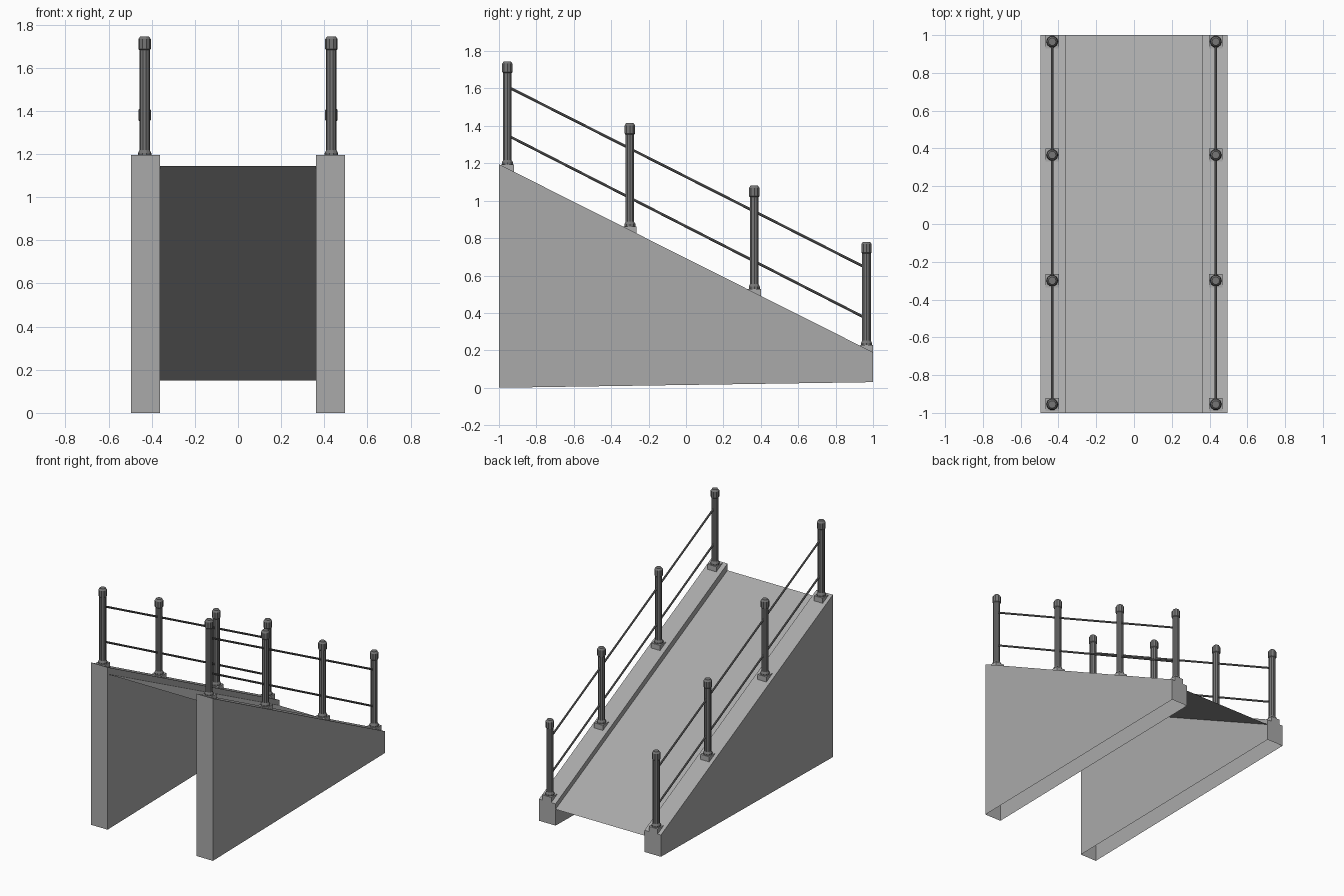
import bpy, bmesh, math
from mathutils import Vector

cube = bpy.data.objects.get("Cube")
if cube:
    bpy.data.objects.remove(cube)


def material(name, value):
    m = bpy.data.materials.new(name)
    m.use_nodes = True
    colour = (value, value, value, 1)
    m.diffuse_color = colour
    m.node_tree.nodes["Principled BSDF"].inputs["Base Color"].default_value = colour
    return m


concrete = material("grey concrete", 0.40)
metal = material("dark grey metal", 0.18)


def finish(name, bm, mat):
    bmesh.ops.recalc_face_normals(bm, faces=bm.faces)
    me = bpy.data.meshes.new(name)
    bm.to_mesh(me)
    bm.free()
    me.materials.append(mat)
    ob = bpy.data.objects.new(name, me)
    bpy.context.collection.objects.link(ob)
    return ob


def wall_top(y):
    return 1.195 - 0.5025 * (y + 1)


# Side wall: extruded profile, left open underneath
def wall(name, side):
    bm = bmesh.new()
    profile = [(-1, 0), (-1, wall_top(-1)), (1, wall_top(1)), (1, 0.03)]
    inner = [bm.verts.new((side * 0.362, y, z)) for y, z in profile]
    outer = [bm.verts.new((side * 0.496, y, z)) for y, z in profile]
    bm.faces.new(inner)
    bm.faces.new(outer)
    for i in range(3):
        bm.faces.new((inner[i], inner[i + 1], outer[i + 1], outer[i]))
    finish(name, bm, concrete)


# Post: lathed octagonal profile with foot and chamfered cap
POST = [(0.031, 0), (0.031, 0.012), (0.024, 0.025), (0.024, 0.49), (0.029, 0.495),
        (0.029, 0.54), (0.02, 0.553)]


def post(name, x, y, z):
    bm = bmesh.new()
    sides = 10
    rings = [[bm.verts.new((x + r * math.cos(math.tau * i / sides),
                            y + r * math.sin(math.tau * i / sides), z + h))
              for i in range(sides)] for r, h in POST]
    for a, b in zip(rings, rings[1:]):
        for i in range(sides):
            j = (i + 1) % sides
            bm.faces.new((a[i], a[j], b[j], b[i]))
    bm.faces.new(rings[0])
    bm.faces.new(rings[-1])
    finish(name, bm, metal)


def base(name, x, y, top):
    bm = bmesh.new()
    bmesh.ops.create_cube(bm, size=1)
    for v in bm.verts:
        v.co = (x + v.co.x * 0.072, y + v.co.y * 0.07, top - 0.035 + v.co.z * 0.07)
    finish(name, bm, concrete)


# Rail: thin bar between the end posts
def rail(name, x, z0, z1):
    a, b = Vector((x, -0.955, z0)), Vector((x, 0.965, z1))
    bm = bmesh.new()
    bmesh.ops.create_cone(bm, cap_ends=True, segments=8, radius1=0.007,
                          radius2=0.007, depth=(b - a).length)
    ob = finish(name, bm, metal)
    ob.location = (a + b) / 2
    ob.rotation_euler = (b - a).to_track_quat('Z', 'Y').to_euler()


for label, side in (("left", 1), ("right", -1)):
    wall(label + "_wall", side)
    x = side * 0.433
    for n, y in enumerate((-0.955, -0.3, 0.365, 0.965)):
        top = wall_top(y) + 0.02
        base(f"{label}_post_base_{n + 1}", x, y, top)
        post(f"{label}_post_{n + 1}", x, y, top)
    rail(label + "_upper_rail", x, 1.61, 0.64)
    rail(label + "_lower_rail", x, 1.35, 0.37)

# Sloping deck sheet between the walls
bm = bmesh.new()
bm.faces.new([bm.verts.new(p) for p in ((-0.362, -1, 1.145), (0.362, -1, 1.145),
                                        (0.362, 1, 0.15), (-0.362, 1, 0.15))])
finish("deck", bm, concrete)
